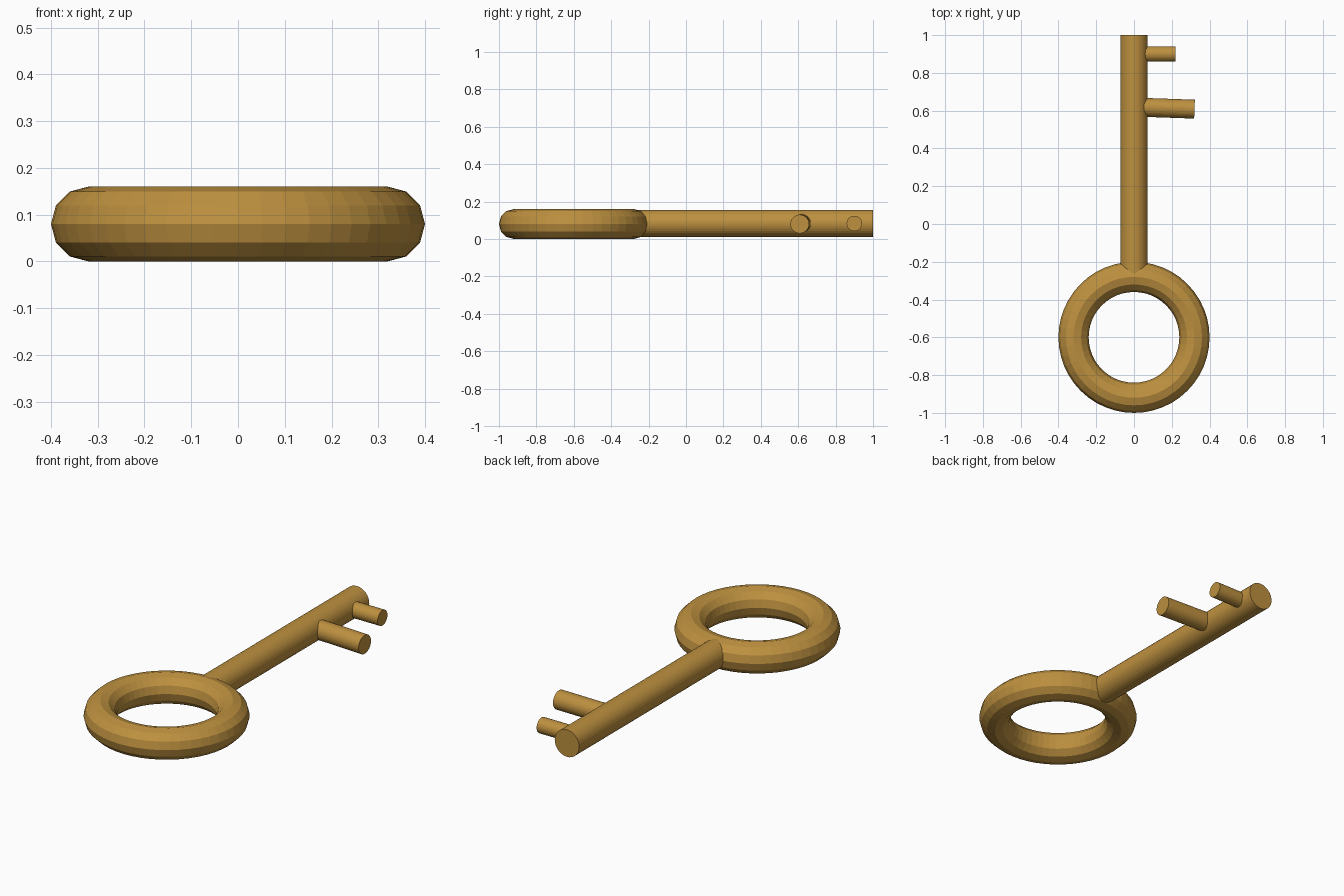
import bpy
from mathutils import Vector

if "Cube" in bpy.data.objects:
    bpy.data.objects.remove(bpy.data.objects["Cube"])

brass = bpy.data.materials.new("brass")
brass.diffuse_color = (0.51, 0.28, 0.05, 1)
brass.use_nodes = True
brass.node_tree.nodes["Principled BSDF"].inputs["Base Color"].default_value = brass.diffuse_color


def finish(name):
    obj = bpy.context.object
    obj.name = name
    obj.data.materials.append(brass)
    return obj


def rod(name, start, end, radius, sides=32):
    """Cylinder running between two points."""
    a, b = Vector(start), Vector(end)
    axis = b - a
    bpy.ops.mesh.primitive_cylinder_add(
        vertices=sides, radius=radius, depth=axis.length,
        location=(a + b) / 2,
        rotation=axis.to_track_quat('Z', 'Y').to_euler())
    return finish(name)


# Ring handle
bpy.ops.mesh.primitive_torus_add(
    major_radius=0.32, minor_radius=0.08, major_segments=48,
    minor_segments=12, location=(0, -0.6, 0.08))
finish("ring_handle")

# Shaft, its near end buried in the ring
rod("shaft", (0, -0.27, 0.083), (0, 1.0, 0.083), 0.072)

# Teeth: the long one leans very slightly
rod("short_tooth", (0, 0.9, 0.083), (0.22, 0.9, 0.083), 0.041)
rod("long_tooth", (-0.05, 0.621, 0.084), (0.32, 0.608, 0.08), 0.05)
